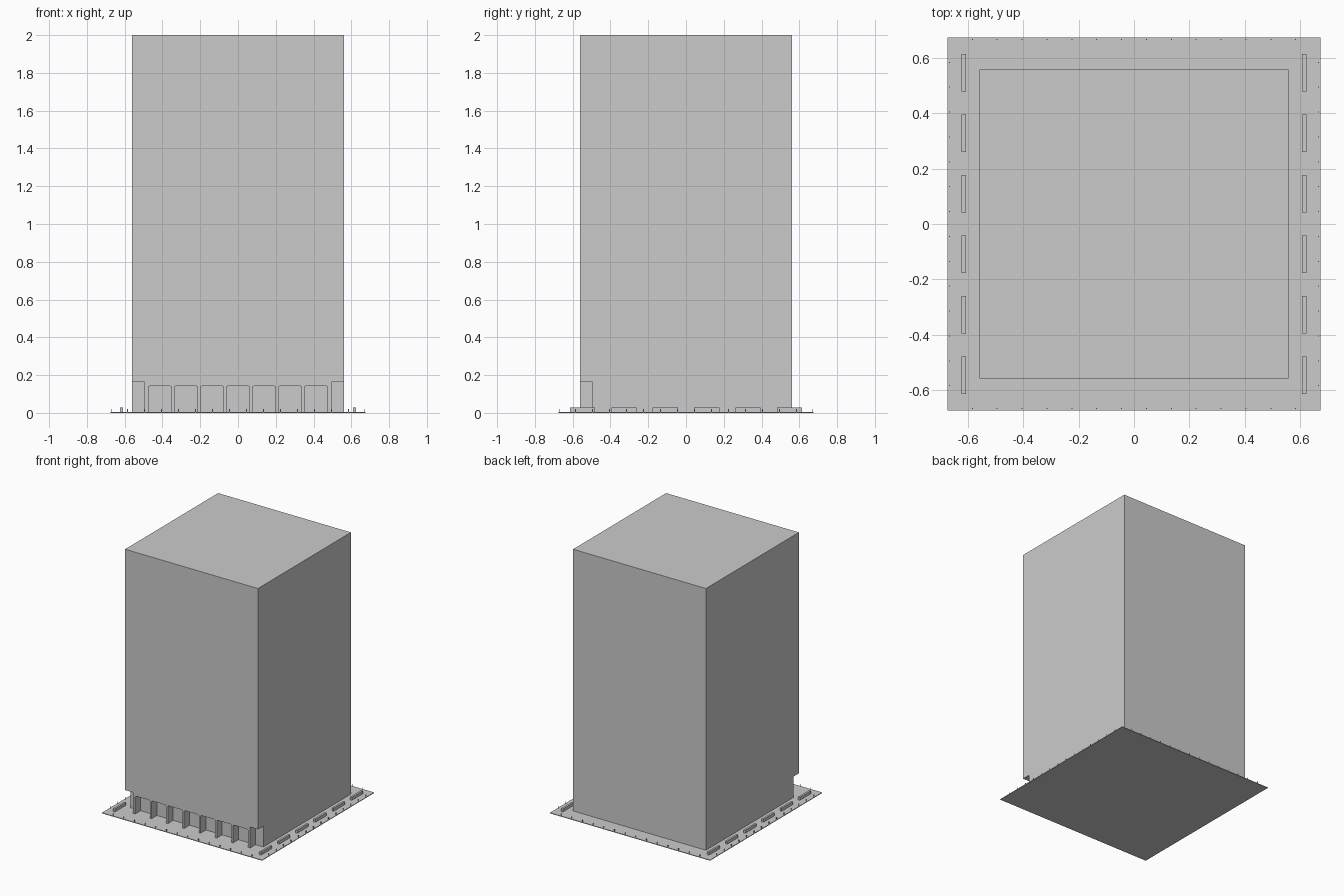
import bpy, bmesh

if "Cube" in bpy.data.objects:
    bpy.data.objects.remove(bpy.data.objects["Cube"])

PLATE = 0.005


def make_object(name, bm):
    bmesh.ops.recalc_face_normals(bm, faces=bm.faces)
    mesh = bpy.data.meshes.new(name)
    bm.to_mesh(mesh)
    bm.free()
    obj = bpy.data.objects.new(name, mesh)
    bpy.context.collection.objects.link(obj)
    return obj


def add_box(bm, x0, x1, y0, y1, z0, z1):
    verts = bmesh.ops.create_cube(bm, size=1)["verts"]
    for v in verts:
        v.co = (x1 if v.co.x > 0 else x0, y1 if v.co.y > 0 else y0, z1 if v.co.z > 0 else z0)


def add_prism(bm, profile, y0, y1):
    face = bm.faces.new([bm.verts.new((x, y0, z)) for x, z in profile])
    moved = bmesh.ops.extrude_face_region(bm, geom=[face])["geom"]
    for v in moved:
        if isinstance(v, bmesh.types.BMVert):
            v.co.y = y1


# ground plate
bm = bmesh.new()
add_box(bm, -0.675, 0.675, -0.675, 0.675, 0, PLATE)
make_object("ground_plate", bm)

# tower block
bm = bmesh.new()
add_box(bm, -0.56, 0.56, -0.56, 0.56, PLATE, 2.0)
tower = make_object("tower", bm)

# cutters: two front corner notches and seven doorway bays with clipped top corners
bm = bmesh.new()
for s in (-1, 1):
    xs = sorted((s * 0.495, s * 0.6))
    add_box(bm, *xs, -0.6, -0.495, -0.05, 0.164)
w, top, c = 0.062, 0.142, 0.008
for i in range(-3, 4):
    x = i * 0.1376
    add_prism(bm, [(x - w, -0.05), (x + w, -0.05), (x + w, top - c), (x + w - c / 3, top - c / 3),
                   (x + w - c, top), (x - w + c, top), (x - w + c / 3, top - c / 3), (x - w, top - c)],
              -0.6, -0.495)
cutter = make_object("arcade_cutter", bm)
cutter.hide_render = True
cutter.hide_viewport = True
cutter.display_type = 'WIRE'
cut = tower.modifiers.new("arcade", 'BOOLEAN')
cut.operation = 'DIFFERENCE'
cut.solver = 'EXACT'
cut.object = cutter

# low planters along both sides
bm = bmesh.new()
for s in (-1, 1):
    for i in range(6):
        y = (i - 2.5) * 0.219
        add_box(bm, s * 0.616 - 0.0075, s * 0.616 + 0.0075, y - 0.067, y + 0.067, PLATE, 0.028)
make_object("planters", bm)

# tiny bollards around the plate edge
bm = bmesh.new()
r, e = 0.0018, 0.668
for i in range(14):
    t = (i - 6.5) * 0.09
    for x, y in ((t, e), (t, -e), (e, t), (-e, t)):
        add_box(bm, x - r, x + r, y - r, y + r, PLATE, 0.021)
make_object("bollards", bm)
